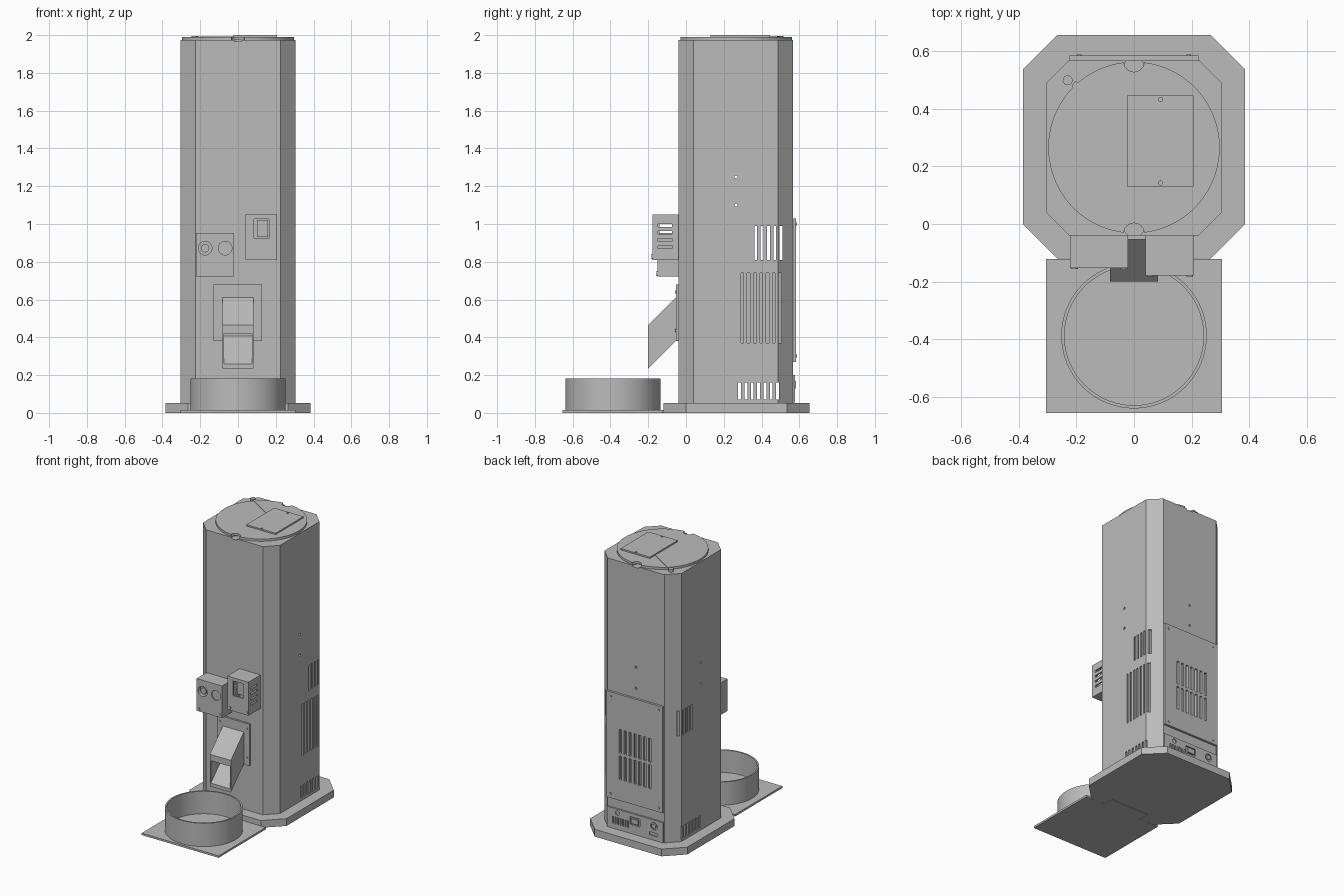
import bpy, bmesh
from math import pi, radians, atan2, hypot
from mathutils import Matrix, Vector

cube = bpy.data.objects.get("Cube")
if cube:
    bpy.data.objects.remove(cube, do_unlink=True)

grey = bpy.data.materials.new("plain_grey")
grey.use_nodes = True
grey.diffuse_color = (0.5, 0.5, 0.5, 1)
grey.node_tree.nodes["Principled BSDF"].inputs["Base Color"].default_value = (0.5, 0.5, 0.5, 1)


# ---- shape helpers, all adding to a bmesh ----
def box(bm, x0, x1, y0, y1, z0, z1):
    mat = Matrix.Translation(((x0 + x1) / 2, (y0 + y1) / 2, (z0 + z1) / 2))
    mat = mat @ Matrix.Diagonal((x1 - x0, y1 - y0, z1 - z0, 1))
    bmesh.ops.create_cube(bm, size=1, matrix=mat)


def cyl(bm, centre, r, depth, axis="Z", sides=24):
    turn = {"X": Matrix.Rotation(pi / 2, 4, "Y"), "Y": Matrix.Rotation(pi / 2, 4, "X"),
            "Z": Matrix.Identity(4)}[axis]
    bmesh.ops.create_cone(bm, cap_ends=True, segments=sides, radius1=r, radius2=r,
                          depth=depth, matrix=Matrix.Translation(centre) @ turn)


def prism(bm, points, shift):
    face = bm.faces.new([bm.verts.new(p) for p in points])
    ext = bmesh.ops.extrude_face_region(bm, geom=[face])
    moved = [v for v in ext["geom"] if isinstance(v, bmesh.types.BMVert)]
    bmesh.ops.translate(bm, verts=moved, vec=shift)


def octagon(bm, hx, y0, y1, c, z0, z1):
    pts = [(-hx + c, y0), (hx - c, y0), (hx, y0 + c), (hx, y1 - c),
           (hx - c, y1), (-hx + c, y1), (-hx, y1 - c), (-hx, y0 + c)]
    prism(bm, [(x, y, z0) for x, y in pts], (0, 0, z1 - z0))


def finish(bm, name):
    bmesh.ops.recalc_face_normals(bm, faces=bm.faces[:])
    me = bpy.data.meshes.new(name)
    bm.to_mesh(me)
    bm.free()
    me.materials.append(grey)
    ob = bpy.data.objects.new(name, me)
    bpy.context.collection.objects.link(ob)
    return ob


def cut(ob, bm):
    cutter = finish(bm, "cutter")
    cutter.hide_render = True
    mod = ob.modifiers.new("cut", "BOOLEAN")
    mod.operation, mod.solver, mod.object = "DIFFERENCE", "EXACT", cutter
    graph = bpy.context.evaluated_depsgraph_get()
    mesh = bpy.data.meshes.new_from_object(ob.evaluated_get(graph))
    ob.modifiers.clear()
    ob.data = mesh
    bpy.data.objects.remove(cutter, do_unlink=True)


def make(name, shape, *args, **kw):
    bm = bmesh.new()
    shape(bm, *args, **kw)
    return finish(bm, name)


# ---- base, tray and bowl ----
base = make("base", octagon, 0.385, -0.12, 0.655, 0.12, 0, 0.052)
bm = bmesh.new()
box(bm, -0.155, 0.155, -0.2, -0.04, -0.1, 0.016)
cut(base, bm)
make("bowl_tray", box, -0.305, 0.305, -0.655, -0.121, 0, 0.014)
make("tray_tab", box, -0.15, 0.15, -0.121, -0.045, 0, 0.014)
bowl = make("bowl", cyl, (0, -0.387, 0.097), 0.252, 0.168, sides=96)
bm = bmesh.new()
cyl(bm, (0, -0.387, 0.25), 0.241, 0.46, sides=96)
cut(bowl, bm)

# ---- hollow column ----
column = make("column", octagon, 0.305, -0.04, 0.567, 0.08, 0.052, 1.974)
bm = bmesh.new()
octagon(bm, 0.295, -0.03, 0.557, 0.077, 0.04, 1.95)
cut(column, bm)

bm = bmesh.new()
for i in range(5):                                  # upper vents, both sides
    y = 0.362 + i * 0.0335
    box(bm, -0.4, 0.4, y, y + 0.015, 0.81, 0.99)
for i in range(7):                                  # lower vents both sides, tall vents one side
    y = 0.276 + i * 0.0335
    box(bm, -0.4, 0.4, y, y + 0.015, 0.07, 0.16)
    box(bm, 0.2, 0.4, y + 0.014, y + 0.029, 0.37, 0.74)
for z in (1.1, 1.25):                               # fixing holes
    cyl(bm, (0, 0.265, z), 0.008, 0.8, "X", 16)
    cyl(bm, (0, 0.56, z), 0.008, 0.1, "Y", 16)
box(bm, -0.16, 0.16, 0.5, 0.6, 0.36, 0.84)          # opening behind the back panel
for y in (0.545, -0.012):                           # finger wells under the lid
    cyl(bm, (0, y, 1.98), 0.034, 0.03)
cut(column, bm)

# ---- lid, hatch and latch rod ----
lid = make("lid", cyl, (0, 0.265, 1.982), 0.297, 0.016, sides=128)
bm = bmesh.new()
for y in (0.562, -0.032):
    cyl(bm, (0, y, 1.98), 0.035, 0.1)
cut(lid, bm)
hatch = make("lid_hatch", box, -0.025, 0.207, 0.13, 0.445, 1.99, 2.0)
bm = bmesh.new()
for y in (0.142, 0.432):
    cyl(bm, (0.092, y, 2.0), 0.007, 0.012, sides=16)
cut(hatch, bm)
a, b = Vector((-0.21, 0.487, 1.991)), Vector((-0.025, 0.372, 1.991))
d = b - a
bm = bmesh.new()
box(bm, -d.length / 2, d.length / 2, -0.011, 0.011, -0.002, 0.002)
bm.transform(Matrix.Translation((a + b) / 2) @ Matrix.Rotation(atan2(d.y, d.x), 4, "Z"))
finish(bm, "latch_rod")
make("latch_knob", cyl, (-0.23, 0.498, 1.984), 0.017, 0.02)

# ---- back panel with vents, and socket panel ----
panel = make("back_panel", box, -0.223, 0.223, 0.567, 0.583, 0.27, 1.03)
bm = bmesh.new()
for i in range(7):
    x = -0.13 + i * 0.039
    for z in (0.42, 0.61):
        box(bm, x, x + 0.019, 0.5, 0.6, z, z + 0.17)
cut(panel, bm)

sockets = make("socket_panel", box, -0.223, 0.223, 0.566, 0.578, 0.055, 0.2)
bm = bmesh.new()
for i in range(7):
    x = 0.05 + i * 0.02
    box(bm, x, x + 0.01, 0.57, 0.6, 0.09, 0.14)
box(bm, -0.04, 0.04, 0.57, 0.6, 0.12, 0.175)
box(bm, -0.175, -0.115, 0.57, 0.6, 0.085, 0.108)
cyl(bm, (-0.15, 0.58, 0.155), 0.026, 0.02, "Y")
cyl(bm, (0.14, 0.58, 0.172), 0.016, 0.02, "Y")
cut(sockets, bm)
make("power_socket", box, -0.028, 0.028, 0.57, 0.582, 0.13, 0.165)
make("round_plug", cyl, (-0.15, 0.575, 0.155), 0.016, 0.012, "Y")

# ---- chute and its mounting plate ----
plate = make("chute_plate", box, -0.131, 0.128, -0.053, -0.04, 0.38, 0.68)
side = [(-0.04, 0.625), (-0.2, 0.465), (-0.2, 0.235), (-0.04, 0.395)]
chute = make("chute", prism, [(-0.083, y, z) for y, z in side], (0.166, 0, 0))
inner = [(-0.045, 0.575), (-0.21, 0.41), (-0.21, 0.25), (-0.045, 0.415)]
bm = bmesh.new()
prism(bm, [(-0.075, y, z) for y, z in inner], (0.15, 0, 0))
cut(chute, bm)

# ---- button box ----
buttons = make("button_box", box, -0.222, -0.02, -0.152, -0.04, 0.722, 0.952)
bm = bmesh.new()
cyl(bm, (-0.174, -0.15, 0.872), 0.036, 0.05, "Y", 32)
cyl(bm, (-0.068, -0.15, 0.872), 0.036, 0.012, "Y", 32)
cut(buttons, bm)
make("button", cyl, (-0.174, -0.135, 0.872), 0.022, 0.02, "Y", sides=32)

# ---- display box, hollow with side slots and a window ----
display = make("display_box", box, 0.04, 0.207, -0.178, -0.04, 0.81, 1.05)
bm = bmesh.new()
box(bm, 0.05, 0.197, -0.168, -0.05, 0.82, 1.04)
cut(display, bm)
bm = bmesh.new()
box(bm, 0.085, 0.165, -0.2, -0.16, 0.922, 1.027)
for i in range(4):
    z = 0.87 + i * 0.038
    box(bm, 0.0, 0.25, -0.148, -0.073, z, z + 0.016)
cut(display, bm)
make("display_screen", box, 0.1, 0.16, -0.155, -0.14, 0.93, 1.02)

# ---- screws on the front boxes, plates and back panel ----
bm = bmesh.new()
for x, z in ((-0.206, 0.738), (-0.034, 0.738)):
    cyl(bm, (x, -0.153, z), 0.012, 0.006, "Y", 16)
for x in (0.057, 0.193):
    cyl(bm, (x, -0.179, 0.828), 0.012, 0.006, "Y", 16)
for x in (-0.11, 0.107):
    for z in (0.435, 0.64):
        cyl(bm, (x, -0.054, z), 0.008, 0.006, "Y", 16)
for x in (-0.19, 0.19):
    for z in (0.3, 1.0):
        cyl(bm, (x, 0.584, z), 0.008, 0.006, "Y", 16)
finish(bm, "screws")

# ---- smooth the round walls, keep edges sharp ----
bpy.ops.object.select_all(action="DESELECT")
for ob in bpy.context.collection.objects:
    if ob.type == "MESH":
        ob.select_set(True)
        bpy.context.view_layer.objects.active = ob
bpy.ops.object.shade_smooth_by_angle(angle=radians(30))
